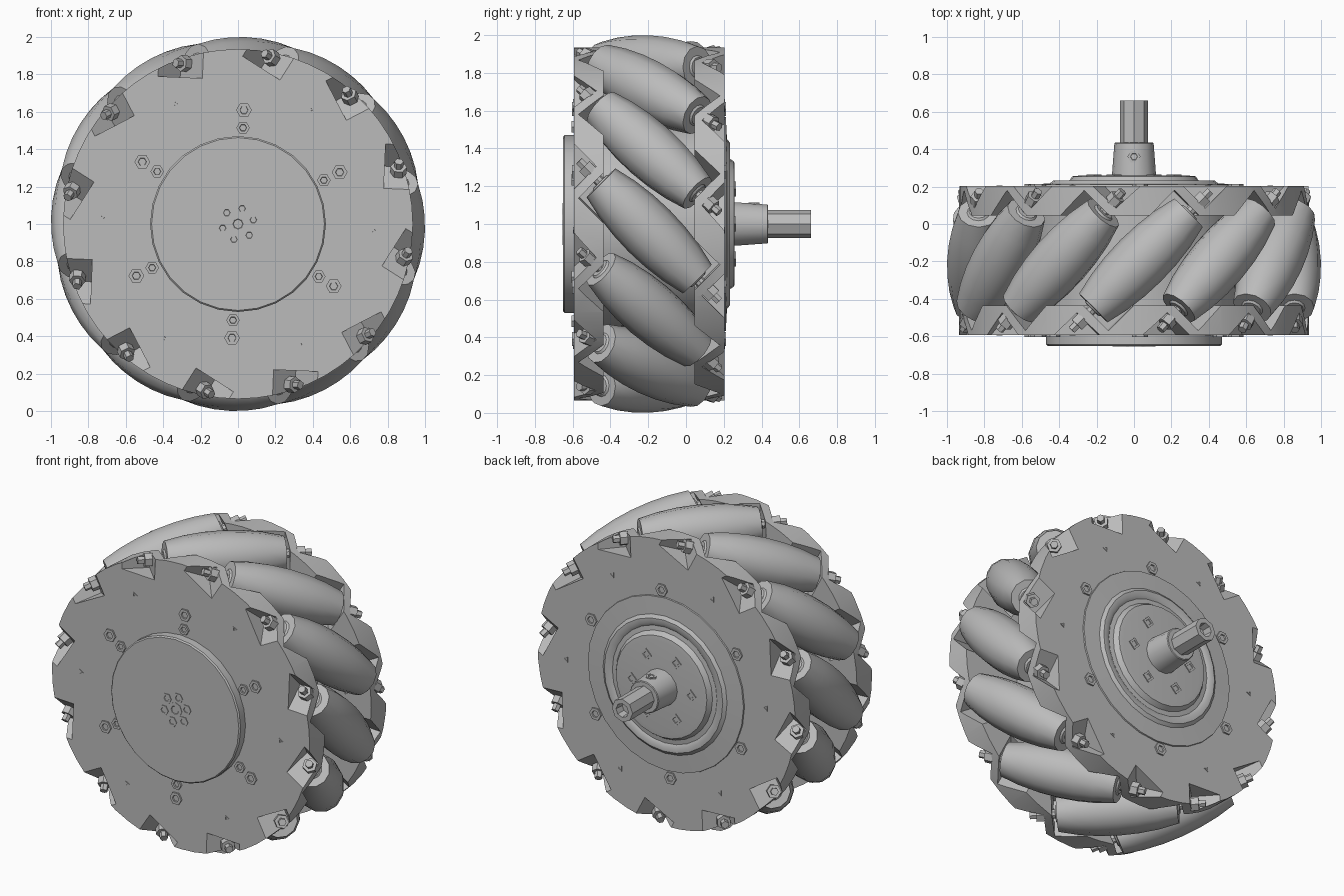
import bpy, bmesh
from math import sin, cos, pi, radians
from mathutils import Matrix, Vector

cube = bpy.data.objects.get("Cube")
if cube:
    bpy.data.objects.remove(cube, do_unlink=True)

steel = bpy.data.materials.new("grey_steel")
steel.use_nodes = True
GREY = (0.5, 0.5, 0.5, 1)
steel.diffuse_color = GREY
bsdf = next(n for n in steel.node_tree.nodes if n.type == 'BSDF_PRINCIPLED')
bsdf.inputs["Base Color"].default_value = GREY

MID = -0.195         # middle of the wheel along its axle
HALF = 0.398         # half the wheel width
COUNT = 12           # rollers
parts = []


def frame(x_axis, y_axis, z_axis, origin):
    m = Matrix((x_axis, y_axis, z_axis)).transposed().to_4x4()
    m.translation = origin
    return m


def finish(name, bm):
    bmesh.ops.recalc_face_normals(bm, faces=bm.faces[:])
    me = bpy.data.meshes.new(name)
    bm.to_mesh(me)
    bm.free()
    me.materials.append(steel)
    ob = bpy.data.objects.new(name, me)
    bpy.context.collection.objects.link(ob)
    parts.append(ob)
    return ob


def lathe(name, profile, segs, matrix):
    """Revolve (radius, height) points about the local z axis."""
    bm = bmesh.new()
    rings = [[bm.verts.new((r * cos(2 * pi * i / segs), r * sin(2 * pi * i / segs), h))
              for i in range(segs)] for r, h in profile if r > 0]
    for a, b in zip(rings, rings[1:]):
        for i in range(segs):
            j = (i + 1) % segs
            bm.faces.new((a[i], a[j], b[j], b[i]))
    bm.faces.new(rings[0])
    bm.faces.new(rings[-1])
    bm.transform(matrix)
    return finish(name, bm)


def add_box(bm, low, high, matrix):
    low, high = Vector(low), Vector(high)
    size = Matrix.Diagonal(high - low).to_4x4()
    bmesh.ops.create_cube(bm, size=1, matrix=matrix @ Matrix.Translation((low + high) / 2) @ size)


def roller_frame(k):
    """x along the roller axis, y across it, z outward."""
    a = radians(2.5 + 360 / COUNT * k)
    out, tan, axle = Vector((sin(a), 0, cos(a))), Vector((cos(a), 0, -sin(a))), Vector((0, 1, 0))
    return frame((tan + axle) / 2 ** 0.5, (axle - tan) / 2 ** 0.5, out,
                 out * 0.845 + Vector((0, MID, 1)))


def facing(side, y, radius=0, degrees=0):
    """Frame on the front (-1) or back (+1) whose z points away from the wheel."""
    a = radians(degrees)
    return frame(Vector((1, 0, 0)), Vector((0, 0, -side)), Vector((0, side, 0)),
                 Vector((radius * sin(a), y, 1 + radius * cos(a))))


def socket_bolt(name, r, h, matrix, segs=6):
    lathe(name, [(r, -0.01), (r, h), (r * 0.55, h), (r * 0.5, h * 0.2)], segs, matrix)


# Side plates with roller pockets and outer notches
for side, label in ((-1, "front"), (1, "back")):
    face = MID + side * HALF
    plate = lathe(label + "_plate", [(0.935, -0.157), (0.935, 0)], 60, facing(side, face))
    bm = bmesh.new()
    for k in range(COUNT):
        m = roller_frame(k)
        add_box(bm, (-0.39, -0.14, -0.165), (0.39, 0.14, 0.4), m)
        turn = m @ Matrix.Rotation(pi if side > 0 else 0, 4, 'Z')
        add_box(bm, (-0.8, -0.3, -0.075), (-0.44, 0.045, 0.4), turn)
    cutter = finish(label + "_cutter", bm)
    cutter.hide_render = True
    mod = plate.modifiers.new("pockets", 'BOOLEAN')
    mod.operation = 'DIFFERENCE'
    mod.solver = 'EXACT'
    mod.use_self = True
    mod.object = cutter
    bpy.context.view_layer.update()
    cut = bpy.data.meshes.new_from_object(plate.evaluated_get(bpy.context.evaluated_depsgraph_get()))
    plate.modifiers.clear()
    plate.data = cut
    parts.remove(cutter)
    bpy.data.objects.remove(cutter, do_unlink=True)

    # Bolts and small holes around the plate
    for k in range(6):
        a = 3 + 60 * k
        socket_bolt(label + "_plate_bolt", 0.042, 0.01, facing(side, face, 0.61, a))
        socket_bolt(label + "_plate_pin", 0.02, 0.004, facing(side, face, 0.725, a + 29.6), 3)
        if side < 0:
            socket_bolt("cap_edge_bolt", 0.036, 0.012, facing(side, face, 0.515, a))

# Rollers with their axle bolts
barrel = [(0.05, -0.37), (0.06, -0.36), (0.108, -0.36), (0.135, -0.24), (0.15, -0.12), (0.155, 0)]
barrel += [(r, -h) for r, h in reversed(barrel[:-1])]
for k in range(COUNT):
    m = roller_frame(k)
    along = m @ Matrix.Rotation(pi / 2, 4, 'Y')
    lathe("roller", barrel, 12, along)
    lathe("roller_axle", [(0.028, -0.45), (0.028, 0.45)], 8, along)
    for flip in (0, pi):
        end = along @ Matrix.Rotation(flip, 4, 'X')
        lathe("axle_bolt", [(0.044, 0.435), (0.044, 0.485), (0.024, 0.485), (0.024, 0.525)], 6, end)

# Core between the plates
lathe("core", [(0.55, -0.3), (0.55, 0.3)], 32, facing(1, MID))

# Front cap with central screws
lathe("front_cap", [(0.47, -0.02), (0.47, 0.05), (0.462, 0.058)], 28, facing(-1, MID - HALF))
cap_face = MID - HALF - 0.058
socket_bolt("cap_center_screw", 0.05, 0.003, facing(-1, cap_face), 8)
for k in range(6):
    socket_bolt("cap_screw", 0.034, 0.004, facing(-1, cap_face, 0.085, 15 + 60 * k))

# Stepped back hub
back = MID + HALF
lathe("back_hub", [(0.57, -0.01), (0.565, 0.008), (0.45, 0.014), (0.43, 0.03), (0.4, 0.03),
                   (0.38, 0.018), (0.35, 0.022), (0.33, 0.052), (0.3, 0.055)], 28, facing(1, back))
for k in range(6):
    socket_bolt("hub_bolt", 0.04, 0.006, facing(1, back + 0.055, 0.215, 30 + 60 * k), 4)

# Drive collar, its set screw and the hollow shaft
lathe("collar", [(0.12, 0.03), (0.105, 0.228), (0.1, 0.232)], 14, facing(1, back))
socket_bolt("collar_set_screw", 0.035, 0.008, Matrix.Translation((0, 0.36, 1.105)))
lathe("shaft", [(0.075, 0.2), (0.075, 0.458), (0.045, 0.458), (0.04, 0.4)], 8, facing(1, back))

# Smooth shading with sharp edges kept
bpy.ops.object.select_all(action='DESELECT')
for ob in parts:
    ob.select_set(True)
bpy.context.view_layer.objects.active = parts[0]
bpy.ops.object.shade_smooth_by_angle(angle=radians(32))
